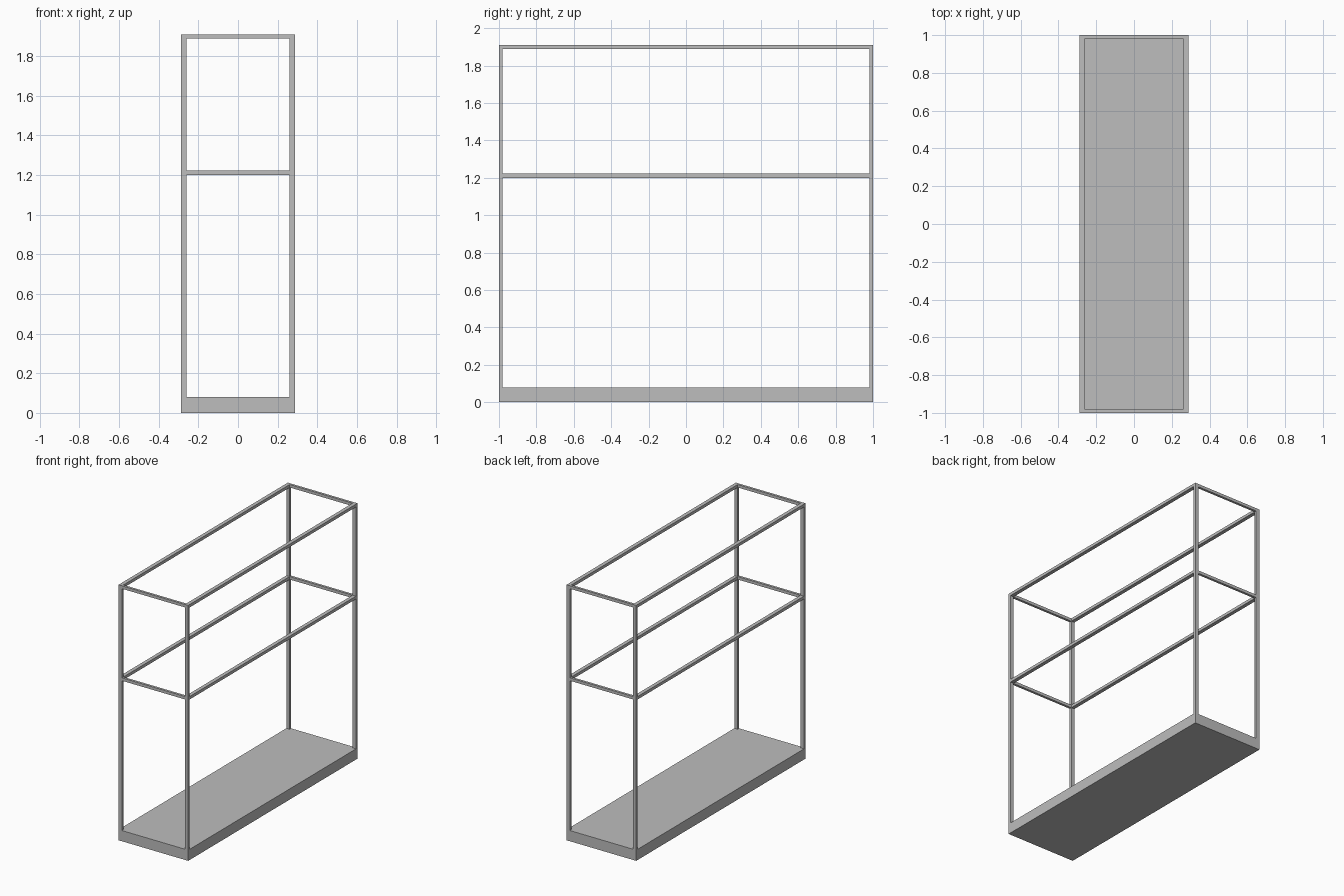
import bpy
from mathutils import Vector

# Overall sizes
HALF_X, HALF_Y, TOP = 0.288, 1.0, 1.91
BASE_H = 0.08
BAR_X, BAR_Y, BAR_Z = 0.028, 0.018, 0.022

cube = bpy.data.objects.get("Cube")
if cube:
    bpy.data.objects.remove(cube, do_unlink=True)

grey = bpy.data.materials.new("grey_metal")
grey.use_nodes = True
colour = (0.51, 0.51, 0.51, 1)
grey.diffuse_color = colour
grey.node_tree.nodes["Principled BSDF"].inputs["Base Color"].default_value = colour


def box(name, low, high):
    """Box between two opposite corners."""
    low, high = Vector(low), Vector(high)
    bpy.ops.mesh.primitive_cube_add(size=1, location=(low + high) / 2)
    obj = bpy.context.object
    obj.name = name
    obj.data.transform(obj.matrix_basis.to_3x3().to_4x4())
    for v in obj.data.vertices:
        v.co = v.co * (high - low)
    obj.data.materials.append(grey)
    return obj


# Solid base slab
box("base", (-HALF_X, -HALF_Y, 0), (HALF_X, HALF_Y, BASE_H))

# Inner faces of the frame
IN_X, IN_Y = HALF_X - BAR_X, HALF_Y - BAR_Y

# Four corner posts
for side, sx in (("right", -1), ("left", 1)):
    for end, sy in (("front", -1), ("back", 1)):
        xs = sorted((sx * IN_X, sx * HALF_X))
        ys = sorted((sy * IN_Y, sy * HALF_Y))
        box(f"{end}_{side}_post", (xs[0], ys[0], BASE_H), (xs[1], ys[1], TOP))

# Middle and top rectangles of rails between the posts
for level, z in (("middle", 1.222), ("top", TOP)):
    for side, sx in (("right", -1), ("left", 1)):
        xs = sorted((sx * IN_X, sx * HALF_X))
        box(f"{level}_{side}_rail", (xs[0], -IN_Y, z - BAR_Z), (xs[1], IN_Y, z))
    for end, sy in (("front", -1), ("back", 1)):
        ys = sorted((sy * IN_Y, sy * HALF_Y))
        box(f"{level}_{end}_rail", (-IN_X, ys[0], z - BAR_Z), (IN_X, ys[1], z))
